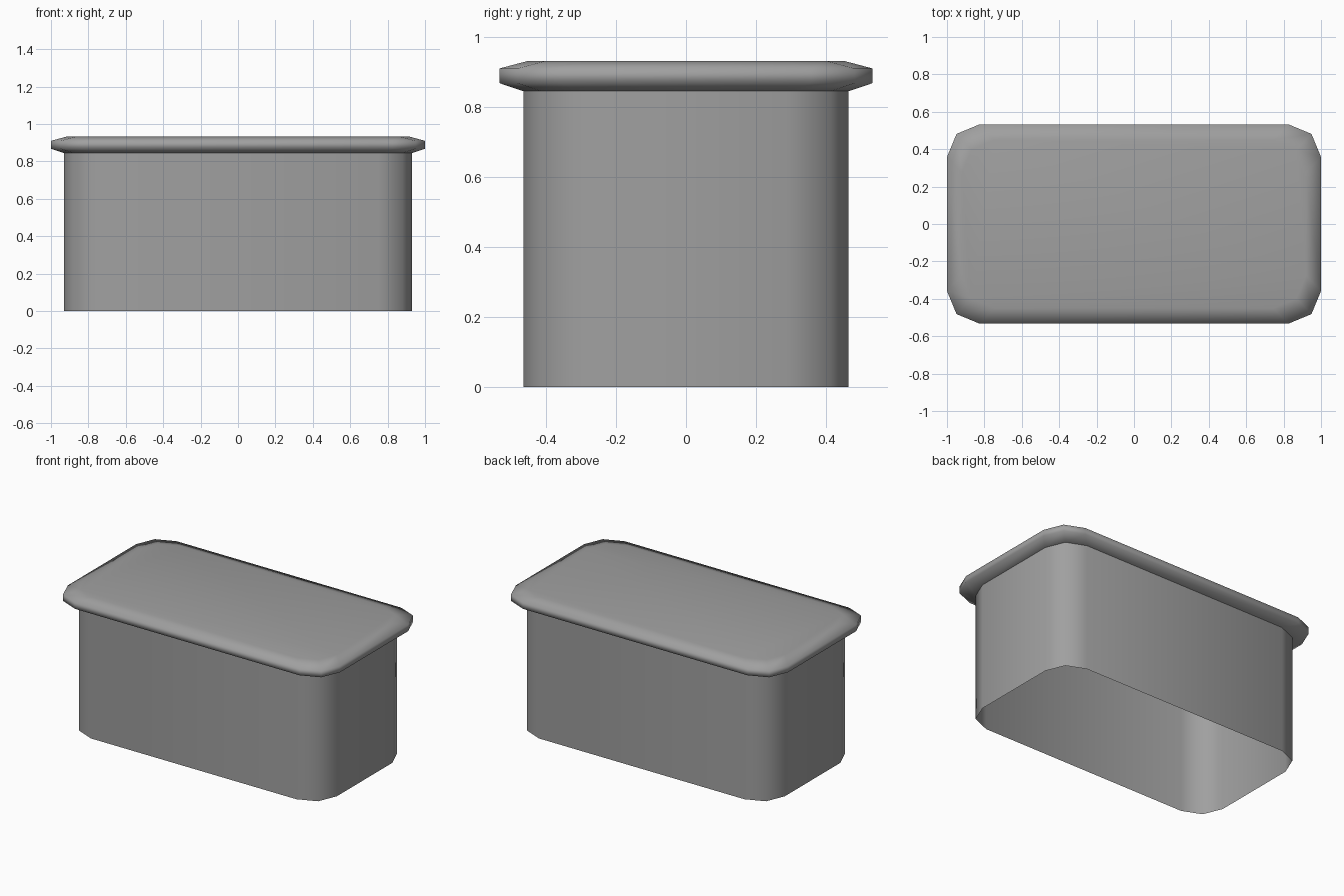
import bpy, bmesh, math

if "Cube" in bpy.data.objects:
    bpy.data.objects.remove(bpy.data.objects["Cube"])

# One plain grey for the whole model
grey = bpy.data.materials.new("plain grey")
grey.use_nodes = True
colour = (0.35, 0.35, 0.35, 1)
grey.diffuse_color = colour
grey.node_tree.nodes["Principled BSDF"].inputs["Base Color"].default_value = colour


def rounded_ring(bm, hx, hy, z, radius=0.175, steps=2):
    """Rounded rectangle outline with two-segment corners."""
    ring = []
    for corner, (sx, sy) in enumerate([(1, 1), (-1, 1), (-1, -1), (1, -1)]):
        for i in range(steps + 1):
            a = math.pi / 2 * (corner + i / steps)
            ring.append(bm.verts.new((sx * (hx - radius) + radius * math.cos(a),
                                      sy * (hy - radius) + radius * math.sin(a), z)))
    return ring


def loft(name, levels, cap_top=False):
    """Skin rounded rectangles from bottom to top."""
    bm = bmesh.new()
    rings = [rounded_ring(bm, *level) for level in levels]
    for low, high in zip(rings, rings[1:]):
        n = len(low)
        for i in range(n):
            j = (i + 1) % n
            bm.faces.new((low[i], low[j], high[j], high[i]))
    if cap_top:
        bm.faces.new(rings[-1])
    mesh = bpy.data.meshes.new(name)
    bm.to_mesh(mesh)
    bm.free()
    mesh.materials.append(grey)
    mesh.shade_smooth()
    obj = bpy.data.objects.new(name, mesh)
    bpy.context.collection.objects.link(obj)
    return obj


# Hollow body, open at the bottom
loft("body_walls", [(0.93, 0.465, 0), (0.93, 0.465, 0.845)])

# Overhanging lid with bevelled rim
loft("lid", [(0.93, 0.465, 0.845), (1, 0.533, 0.868),
             (1, 0.533, 0.91), (0.92, 0.45, 0.932)], cap_top=True)
